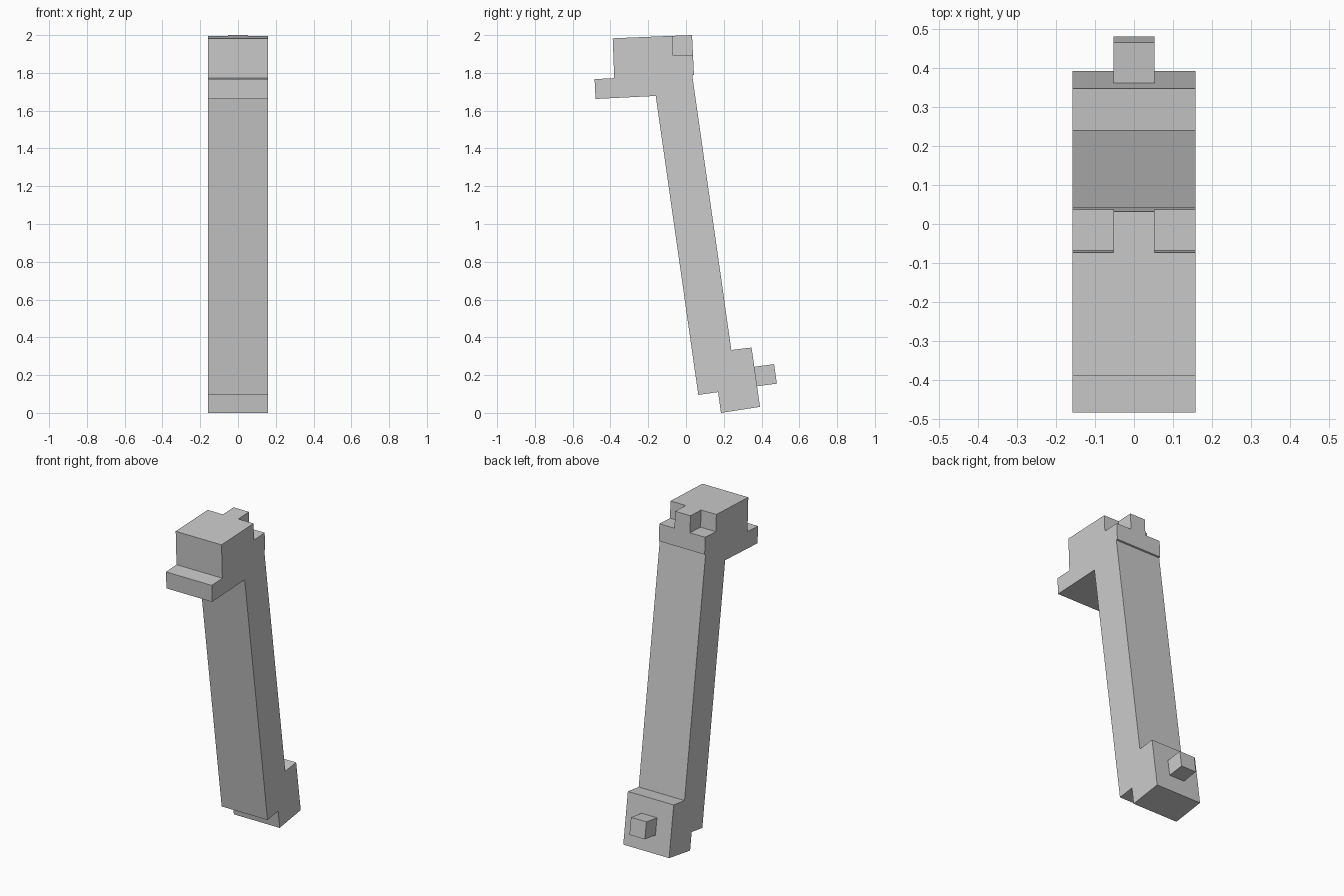
import bpy
import bmesh

cube = bpy.data.objects.get("Cube")
if cube:
    bpy.data.objects.remove(cube, do_unlink=True)

GREY = (0.6, 0.6, 0.6, 1.0)
mat = bpy.data.materials.new("plain grey")
mat.use_nodes = True
mat.diffuse_color = GREY
bsdf = next(n for n in mat.node_tree.nodes if n.type == 'BSDF_PRINCIPLED')
bsdf.inputs["Base Color"].default_value = GREY

HALF = 0.158   # half width of the main body
PEG = 0.053    # half width of the small pegs


def prism(name, profile, half):
    """Extrude a (y, z) side profile across x, centred on x = 0."""
    bm = bmesh.new()
    face = bm.faces.new([bm.verts.new((-half, y, z)) for y, z in profile])
    ext = bmesh.ops.extrude_face_region(bm, geom=[face])
    moved = [v for v in ext["geom"] if isinstance(v, bmesh.types.BMVert)]
    bmesh.ops.translate(bm, verts=moved, vec=(2 * half, 0, 0))
    bmesh.ops.recalc_face_normals(bm, faces=bm.faces)
    mesh = bpy.data.meshes.new(name)
    bm.to_mesh(mesh)
    bm.free()
    mesh.materials.append(mat)
    obj = bpy.data.objects.new(name, mesh)
    bpy.context.collection.objects.link(obj)
    return obj


# Head block with front lip and a rear step
prism("head", [(-0.388, 1.983), (-0.38, 1.772), (-0.484, 1.767), (-0.479, 1.662),
               (-0.16, 1.678), (0.033, 1.787), (0.042, 1.79), (0.037, 1.896),
               (-0.068, 1.891), (-0.073, 1.996)], HALF)

# Centre tongue standing on the rear step
prism("head_tongue", [(-0.073, 1.996), (-0.068, 1.891),
                      (0.037, 1.896), (0.032, 2.0)], PEG)

# Long leaning column
prism("column", [(-0.16, 1.678), (0.065, 0.095), (0.17, 0.11),
                 (0.24, 0.333), (0.033, 1.787)], HALF)

# Foot block at the lower back
prism("foot", [(0.17, 0.11), (0.185, 0.0), (0.392, 0.032),
               (0.347, 0.346), (0.24, 0.333)], HALF)

# Small peg on the back of the foot
prism("foot_peg", [(0.355, 0.243), (0.466, 0.258), (0.481, 0.155), (0.37, 0.14)], PEG)
